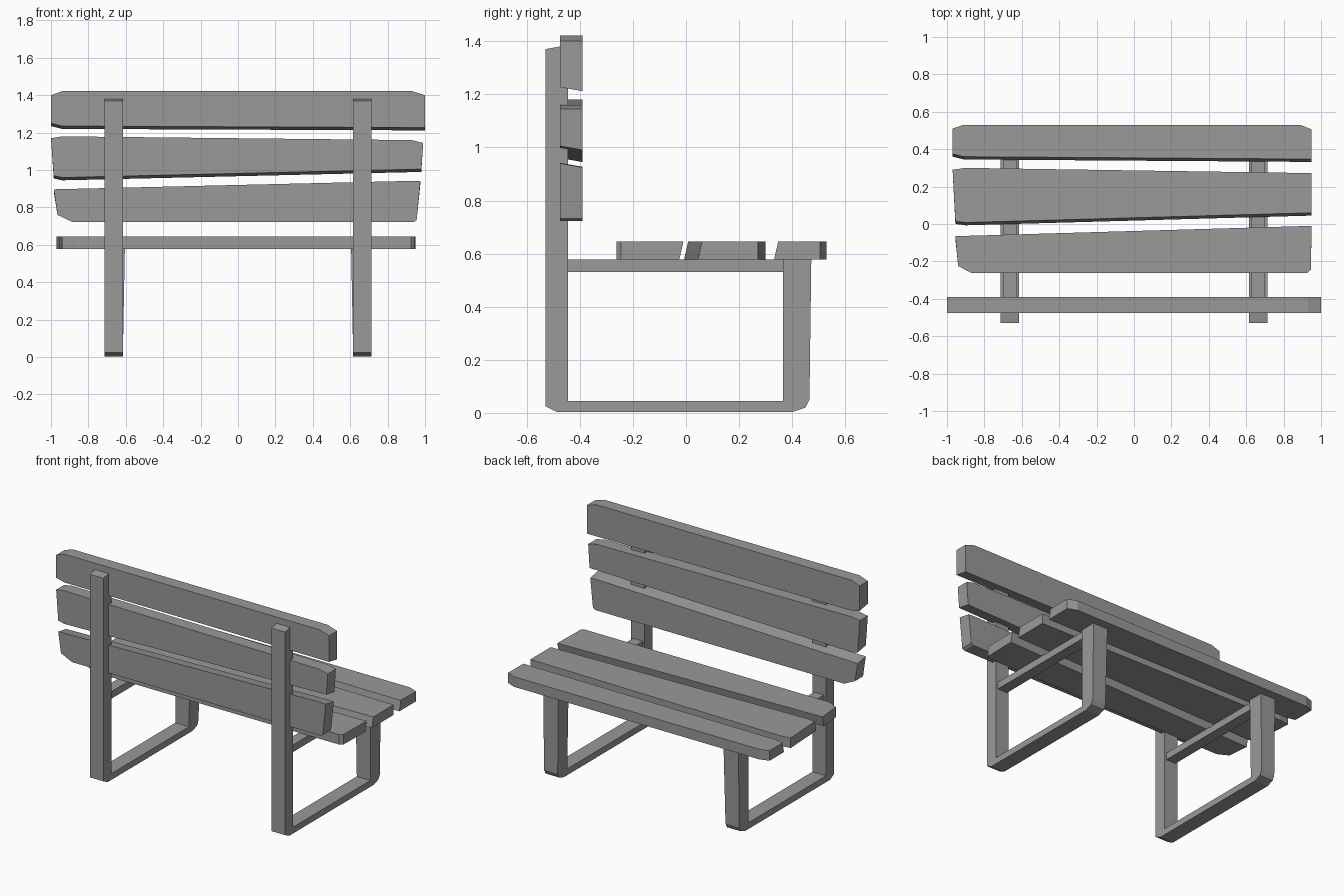
import bpy
import bmesh

cube = bpy.data.objects.get("Cube")
if cube:
    bpy.data.objects.remove(cube, do_unlink=True)

grey = bpy.data.materials.new("plain_grey")
grey.use_nodes = True
colour = (0.32, 0.32, 0.32, 1)
grey.diffuse_color = colour
grey.node_tree.nodes["Principled BSDF"].inputs["Base Color"].default_value = colour


def prism(name, near, far):
    """Solid between two matching outlines."""
    bm = bmesh.new()
    a = [bm.verts.new(p) for p in near]
    b = [bm.verts.new(p) for p in far]
    bm.faces.new(a)
    bm.faces.new(b[::-1])
    for i in range(len(a)):
        j = (i + 1) % len(a)
        bm.faces.new((a[j], a[i], b[i], b[j]))
    bmesh.ops.recalc_face_normals(bm, faces=bm.faces)
    mesh = bpy.data.meshes.new(name)
    bm.to_mesh(mesh)
    bm.free()
    mesh.materials.append(grey)
    obj = bpy.data.objects.new(name, mesh)
    bpy.context.collection.objects.link(obj)
    return obj


def seat_plank(name, outline):
    # each point: x, y on the top face, y slant toward the underside
    prism(name, [(x, y, 0.645) for x, y, s in outline],
          [(x, y + s, 0.578) for x, y, s in outline])


def back_plank(name, outline):
    # each point: x, z on the rear face, z slant toward the sitter
    prism(name, [(x, -0.475, z) for x, z, s in outline],
          [(x, -0.39, z + s) for x, z, s in outline])


def mirror_x(obj):
    mod = obj.modifiers.new("mirror", 'MIRROR')
    mod.use_bisect_axis[0] = False


S = -0.015  # bevelled saw cut

# Seat planks
seat_plank("seat_plank_front", [
    (-0.97, 0.51, 0), (-0.91, 0.53, 0), (0.89, 0.53, 0), (0.95, 0.505, 0),
    (0.95, 0.347, S), (-0.91, 0.36, S), (-0.97, 0.375, S)])
seat_plank("seat_plank_middle", [
    (-0.97, 0.29, 0), (-0.9, 0.3, 0), (0.95, 0.272, 0),
    (0.95, 0.06, S), (-0.9, 0.008, S), (-0.955, 0.015, S)])
seat_plank("seat_plank_rear", [
    (-0.955, -0.065, S), (0.95, -0.01, S), (0.945, -0.245, 0),
    (0.925, -0.262, 0), (-0.87, -0.262, 0), (-0.94, -0.225, 0)])

# Backrest planks
back_plank("back_plank_top", [
    (-1, 1.4, 0), (-0.94, 1.422, 0), (0.93, 1.422, 0), (1, 1.4, 0),
    (1, 1.227, S), (-0.94, 1.235, S), (-1, 1.25, S)])
back_plank("back_plank_middle", [
    (-1, 1.17, 0), (-0.94, 1.18, 0), (0.93, 1.16, 0), (0.99, 1.145, 0),
    (0.98, 1.005, S), (-0.94, 0.96, S), (-0.985, 0.97, S)])
back_plank("back_plank_bottom", [
    (-0.985, 0.897, S), (0.925, 0.942, S), (0.975, 0.94, S),
    (0.955, 0.732, 0), (0.94, 0.722, 0), (-0.885, 0.722, 0),
    (-0.965, 0.76, 0)])

# Side frames: rear post, floor bar and front leg in one outline
frame = [(-0.53, 1.37), (-0.53, 0.025), (-0.485, 0.003), (0.4, 0.003),
         (0.45, 0.02), (0.465, 0.05), (0.472, 0.578), (0.365, 0.578),
         (0.365, 0.045), (-0.445, 0.045), (-0.445, 1.38), (-0.475, 1.38)]
inner = [(0.605 if y > 0.3 and z > 0.5 else 0.615, y, z) for y, z in frame]
mirror_x(prism("side_frame", inner, [(0.715, y, z) for y, z in frame]))

# Rails carrying the seat
rail = [(-0.46, 0.53), (0.38, 0.53), (0.38, 0.577), (-0.46, 0.577)]
mirror_x(prism("seat_rail", [(0.628, y, z) for y, z in rail],
               [(0.7, y, z) for y, z in rail]))
